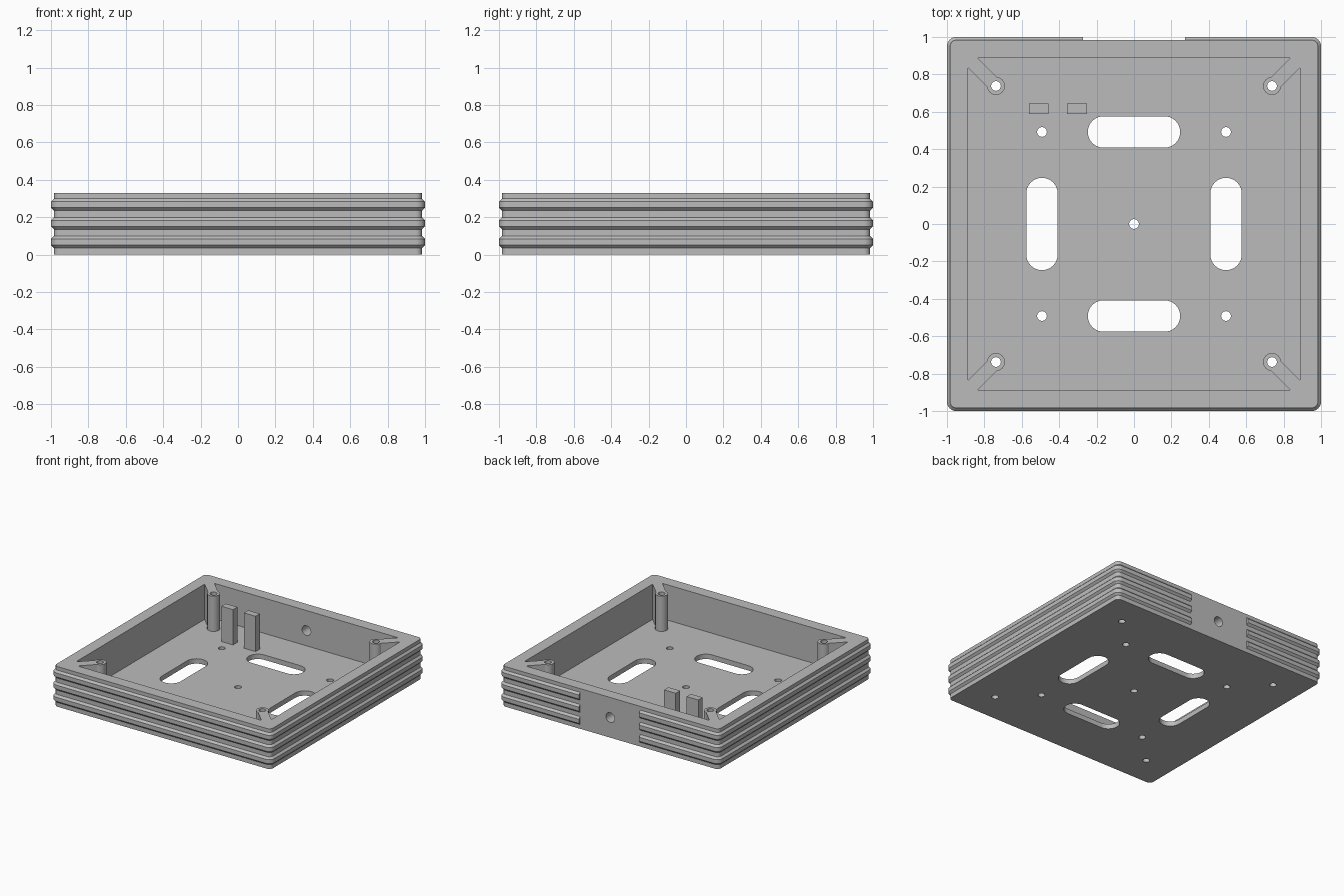
import bpy, bmesh, math
from mathutils import Vector

if "Cube" in bpy.data.objects:
    bpy.data.objects.remove(bpy.data.objects["Cube"])

HEIGHT, FLOOR = 0.33, 0.04
SIDE, RIDGE = 0.984, 1.0        # half widths of the wall and of its ridges
INNER, BOSS = 0.888, 0.738      # half width of the cavity, screw boss position

grey = bpy.data.materials.new("plain grey")
grey.use_nodes = True
grey.diffuse_color = (0.5, 0.5, 0.5, 1)
grey.node_tree.nodes["Principled BSDF"].inputs["Base Color"].default_value = grey.diffuse_color


def loft(name, rings):
    """Closed solid through rings of equal point count."""
    bm = bmesh.new()
    loops = [[bm.verts.new(p) for p in ring] for ring in rings]
    n = len(loops[0])
    for low, high in zip(loops, loops[1:]):
        for i in range(n):
            j = (i + 1) % n
            bm.faces.new((low[i], low[j], high[j], high[i]))
    bm.faces.new(loops[0][::-1])
    bm.faces.new(loops[-1])
    bmesh.ops.recalc_face_normals(bm, faces=bm.faces)
    mesh = bpy.data.meshes.new(name)
    bm.to_mesh(mesh)
    bm.free()
    mesh.materials.append(grey)
    obj = bpy.data.objects.new(name, mesh)
    bpy.context.collection.objects.link(obj)
    return obj


def prism(name, outline, z0, z1):
    return loft(name, [[(x, y, z) for x, y in outline] for z in (z0, z1)])


def rounded(hx, hy, r, steps=8):
    """Rounded rectangle outline about the origin."""
    pts = []
    for q, (sx, sy) in enumerate(((1, 1), (-1, 1), (-1, -1), (1, -1))):
        for i in range(steps + 1):
            a = math.pi / 2 * (q + i / steps)
            pts.append((sx * (hx - r) + r * math.cos(a), sy * (hy - r) + r * math.sin(a)))
    clean = []
    for p in pts:
        if not clean or (Vector(p) - Vector(clean[-1])).length > 1e-5:
            clean.append(p)
    if (Vector(clean[0]) - Vector(clean[-1])).length < 1e-5:
        clean.pop()
    return clean


def box(name, x0, x1, y0, y1, z0, z1):
    return prism(name, [(x0, y0), (x1, y0), (x1, y1), (x0, y1)], z0, z1)


def cut(obj, cutter):
    cutter.hide_render = True
    mod = obj.modifiers.new("cut", 'BOOLEAN')
    mod.operation, mod.solver, mod.object = 'DIFFERENCE', 'EXACT', cutter
    bpy.context.view_layer.objects.active = obj
    bpy.ops.object.modifier_apply(modifier=mod.name)
    bpy.data.objects.remove(cutter)


# Outer shell with three chamfered ridges
profile = [(SIDE, 0)]
for k in range(3):
    z = 0.035 + 0.1 * k
    profile += [(SIDE, z), (RIDGE, z + 0.016), (RIDGE, z + 0.049), (SIDE, z + 0.065)]
profile.append((SIDE, HEIGHT))
shell = loft("enclosure_shell",
             [[(x, y, z) for x, y in rounded(w, w, w - 0.95)] for w, z in profile])

# Cavity outline that leaves webbed screw bosses in the corners
boss_r, web = 0.048, 0.0375
phi = math.asin(web / boss_r)
gap = INNER - web * math.sqrt(2)
corner = [(INNER, gap)]
for i in range(21):
    a = math.pi / 4 - phi - (2 * math.pi - 2 * phi) * i / 20
    corner.append((BOSS + boss_r * math.cos(a), BOSS + boss_r * math.sin(a)))
corner.append((gap, INNER))
outline = []
for turn in range(4):
    outline += corner
    corner = [(-y, x) for x, y in corner]
cut(shell, prism("cavity_cutter", outline, FLOOR, 0.5))

# Smooth panel and cable hole at the back
cut(shell, box("panel_cutter", -0.274, 0.274, SIDE - 0.001, 1.2, -0.1, 0.5))
hole = [(x, 0.8, y + 0.165) for x, y in rounded(0.04, 0.04, 0.04)]
cut(shell, loft("cable_cutter", [hole, [(x, 1.1, z) for x, y, z in hole]]))

# Slots and screw holes through the floor
D = 0.492
for s in (-1, 1):
    for hx, hy, cx, cy in ((0.247, 0.084, 0, s * D), (0.084, 0.247, s * D, 0)):
        pts = [(x + cx, y + cy) for x, y in rounded(hx, hy, 0.084)]
        cut(shell, prism("slot_cutter", pts, -0.1, 0.2))
spots = [(0, 0)] + [(sx * d, sy * d) for d in (D, BOSS) for sx in (-1, 1) for sy in (-1, 1)]
for cx, cy in spots:
    pts = [(x + cx, y + cy) for x, y in rounded(0.026, 0.026, 0.026, 6)]
    cut(shell, prism("hole_cutter", pts, -0.1, 0.5))

# Two upright posts on the floor
posts = [box("post_" + n, x, x + 0.106, 0.587, 0.643, FLOOR - 0.01, HEIGHT)
         for n, x in (("outer", -0.562), ("inner", -0.357))]

bpy.ops.object.select_all(action='DESELECT')
shell.select_set(True)
bpy.context.view_layer.objects.active = shell
bpy.ops.object.shade_smooth_by_angle(angle=math.radians(30))
